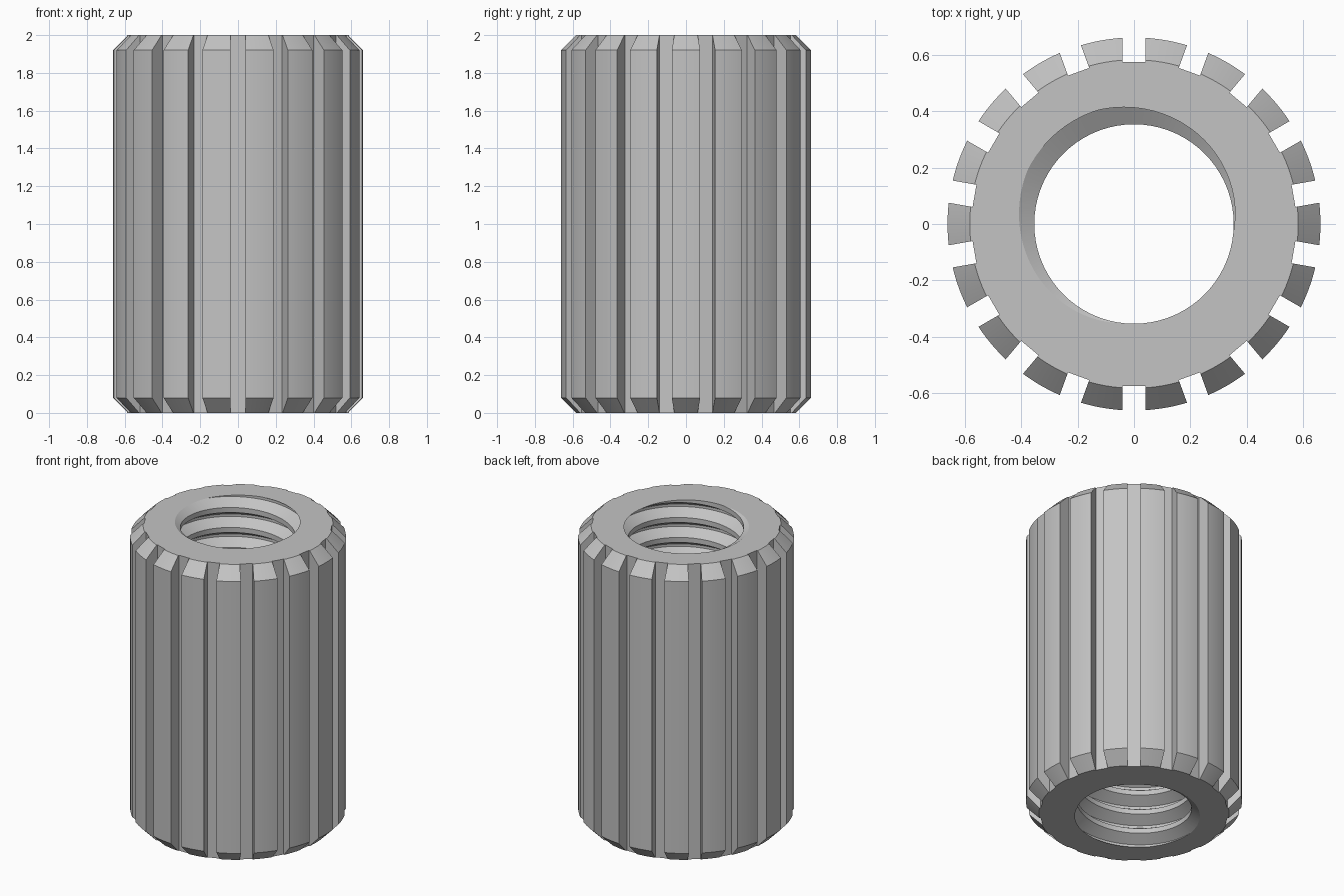
import bpy
import bmesh
from math import sin, cos, radians, tau
from mathutils import Matrix, Vector

HEIGHT = 2.0
OUTER, RIM, CHAMFER = 0.662, 0.583, 0.08
TEETH, SLOT_WIDTH, SLOT_FLOOR = 18, 0.08, 0.575
MINOR, MAJOR, PITCH = 0.354, 0.424, 0.135
SEGMENTS = 144          # around the outside
STEPS = 72              # per turn of thread

cube = bpy.data.objects.get("Cube")
if cube:
    bpy.data.objects.remove(cube, do_unlink=True)

steel = bpy.data.materials.new("grey_steel")
steel.use_nodes = True
colour = (0.55, 0.55, 0.55, 1)
steel.diffuse_color = colour
steel.node_tree.nodes["Principled BSDF"].inputs["Base Color"].default_value = colour


def make_object(name, bm):
    bmesh.ops.recalc_face_normals(bm, faces=bm.faces)
    mesh = bpy.data.meshes.new(name)
    bm.to_mesh(mesh)
    bm.free()
    mesh.materials.append(steel)
    obj = bpy.data.objects.new(name, mesh)
    bpy.context.collection.objects.link(obj)
    return obj


def sleeve_blank():
    """Solid cylinder with a chamfer at both ends."""
    bm = bmesh.new()
    profile = [(RIM, 0), (OUTER, CHAMFER), (OUTER, HEIGHT - CHAMFER), (RIM, HEIGHT)]
    rings = [[bm.verts.new((r * cos(tau * i / SEGMENTS), r * sin(tau * i / SEGMENTS), z))
              for i in range(SEGMENTS)] for r, z in profile]
    for low, high in zip(rings, rings[1:]):
        for i in range(SEGMENTS):
            j = (i + 1) % SEGMENTS
            bm.faces.new((low[i], low[j], high[j], high[i]))
    bm.faces.new(rings[0])
    bm.faces.new(rings[-1])
    return make_object("threaded_sleeve", bm)


def slot_cutter():
    """Parallel-sided bars that leave the teeth standing between them."""
    bm = bmesh.new()
    depth = 0.3
    for k in range(TEETH):
        place = (Matrix.Rotation(tau * (k + 0.5) / TEETH, 4, 'Z')
                 @ Matrix.Translation((SLOT_FLOOR + depth / 2, 0, HEIGHT / 2))
                 @ Matrix.Diagonal((depth, SLOT_WIDTH, HEIGHT + 0.4, 1)))
        bmesh.ops.create_cube(bm, size=1, matrix=place)
    return make_object("slot_cutter", bm)


def thread_cutter():
    """Right-handed screw: a profile swept up a helix, closed by a cone at each end."""
    bm = bmesh.new()
    profile = [(-0.375, MINOR), (-0.0625, MAJOR), (0.0625, MAJOR), (0.375, MINOR)]
    turns_down, turns_up = 17, 3
    rows = []
    for i in range(-turns_down * STEPS, turns_up * STEPS + 1):
        turn = i / STEPS
        angle = radians(130) + tau * turn
        rows.append([bm.verts.new((r * cos(angle), r * sin(angle),
                                   HEIGHT + PITCH * (turn + offset)))
                     for offset, r in profile])
    for i in range(len(rows) - 1):
        a, b = rows[i], rows[i + 1]
        for k in range(3):
            bm.faces.new((a[k], b[k], b[k + 1], a[k + 1]))
        # Crest joining this turn to the one above
        if i + 1 + STEPS < len(rows):
            c, d = rows[i + STEPS], rows[i + 1 + STEPS]
            bm.faces.new((a[3], b[3], d[0], c[0]))
    # End cones, well outside the sleeve
    for edge in [e for e in bm.edges if e.is_boundary]:
        edge.tag = True
    low = bm.verts.new((0, 0, -1))
    high = bm.verts.new((0, 0, HEIGHT + 1))
    for edge in [e for e in bm.edges if e.tag]:
        tip = low if edge.verts[0].co.z < HEIGHT / 2 else high
        bm.faces.new((edge.verts[0], edge.verts[1], tip))
    return make_object("thread_cutter", bm)


sleeve = sleeve_blank()
cutters = [slot_cutter(), thread_cutter()]
for cutter in cutters:
    cutter.hide_render = True
    mod = sleeve.modifiers.new(cutter.name, 'BOOLEAN')
    mod.operation = 'DIFFERENCE'
    mod.solver = 'EXACT'
    mod.object = cutter

# Bake the cuts, then drop the cutters
depsgraph = bpy.context.evaluated_depsgraph_get()
finished = bpy.data.meshes.new_from_object(sleeve.evaluated_get(depsgraph))
sleeve.modifiers.clear()
sleeve.data = finished
for cutter in cutters:
    bpy.data.objects.remove(cutter, do_unlink=True)

bpy.ops.object.select_all(action='DESELECT')
sleeve.select_set(True)
bpy.context.view_layer.objects.active = sleeve
bpy.ops.object.shade_smooth_by_angle(angle=radians(25))
